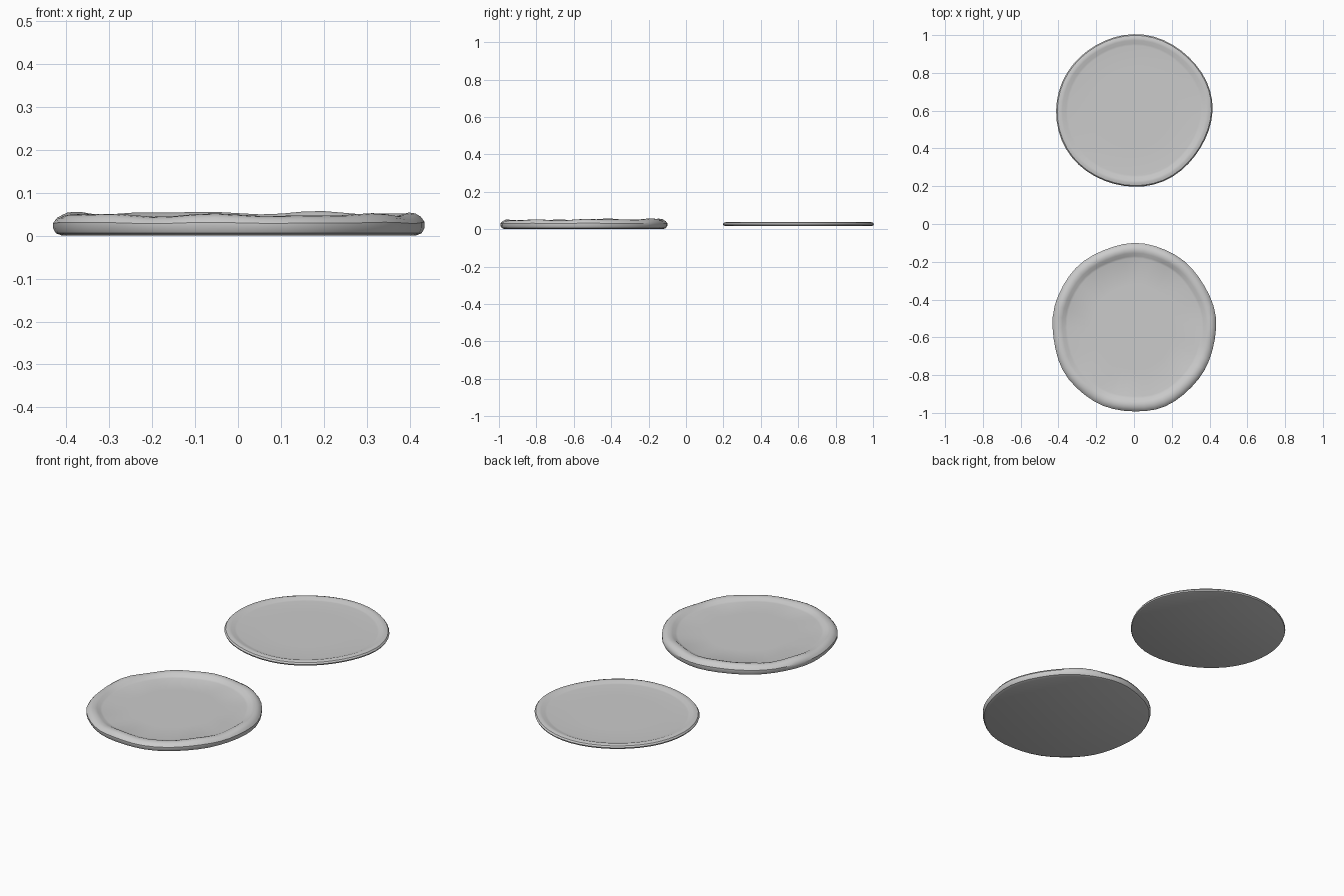
import bpy, bmesh
from math import sin, cos, pi

if "Cube" in bpy.data.objects:
    bpy.data.objects.remove(bpy.data.objects["Cube"])

SEG = 48

def dough_disc(name, cy, profile, radius, lift):
    """Lathe a (radius, height) profile with a wobbly outline and an uneven rim.
    Each profile entry is (r, z, lift weight); r is scaled by radius(angle)."""
    bm = bmesh.new()
    rings = []
    for r, z, w in profile:
        ring = []
        for i in range(SEG):
            a = 2 * pi * i / SEG
            rx, ry = radius(a)
            ring.append(bm.verts.new((r * rx * cos(a), cy + r * ry * sin(a), z + w * lift(a))))
        rings.append(ring)
    for lo, hi in zip(rings, rings[1:]):
        for i in range(SEG):
            j = (i + 1) % SEG
            bm.faces.new((lo[i], lo[j], hi[j], hi[i]))
    # flat underside and flat floor
    bm.faces.new(rings[0][::-1])
    bm.faces.new(rings[-1])
    bmesh.ops.recalc_face_normals(bm, faces=bm.faces)
    me = bpy.data.meshes.new(name)
    bm.to_mesh(me)
    bm.free()
    ob = bpy.data.objects.new(name, me)
    bpy.context.collection.objects.link(ob)
    bpy.ops.object.select_all(action='DESELECT')
    ob.select_set(True)
    bpy.context.view_layer.objects.active = ob
    bpy.ops.object.shade_smooth_by_angle(angle=0.6)
    return ob

# Thick crust with a lumpy raised rim, higher at the back
def crust_radius(a):
    k = 1 + 0.005 * sin(5 * a + 1) + 0.004 * sin(9 * a)
    return 0.433 * k, 0.446 * k

def crust_lift(a):
    return 0.003 * sin(a) + 0.0025 * sin(7 * a + 0.6) + 0.002 * sin(11 * a + 2)

dough_disc("thick_crust", -0.549, [
    (0.955, 0.001, 0), (0.985, 0.006, 0), (1.0, 0.018, 0.1), (1.0, 0.031, 0.4),
    (0.98, 0.042, 0.8), (0.95, 0.049, 1), (0.915, 0.051, 1), (0.88, 0.047, 0.9),
    (0.845, 0.038, 0.4), (0.82, 0.035, 0.1), (0.5, 0.035, 0)],
    crust_radius, crust_lift)

# Thin flat base with a low soft rim
def base_radius(a):
    k = 1 + 0.012 * sin(3 * a + 0.5) * sin(a + 2) + 0.005 * sin(5 * a + 1)
    return 0.412 * k, 0.402 * k

dough_disc("thin_base", 0.6, [
    (0.975, 0.017, 0), (0.993, 0.02, 0), (1.0, 0.027, 0), (0.985, 0.035, 0),
    (0.95, 0.039, 0), (0.92, 0.038, 0), (0.875, 0.031, 0), (0.85, 0.03, 0), (0.5, 0.03, 0)],
    base_radius, lambda a: 0)
